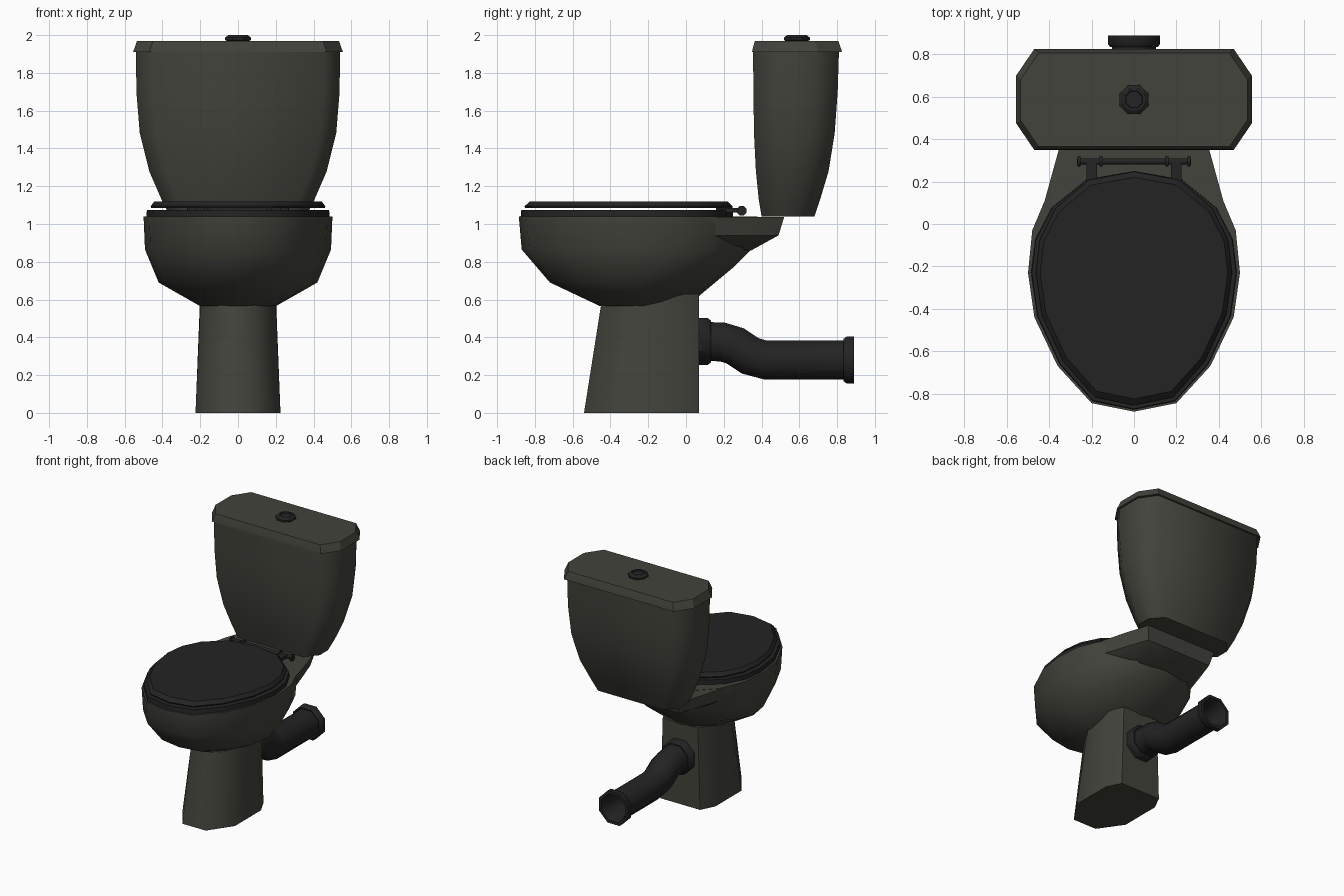
import bpy, bmesh, math
from mathutils import Vector

if "Cube" in bpy.data.objects:
    bpy.data.objects.remove(bpy.data.objects["Cube"])


def material(name, rgb):
    m = bpy.data.materials.new(name)
    m.diffuse_color = (*rgb, 1)
    m.use_nodes = True
    m.node_tree.nodes["Principled BSDF"].inputs["Base Color"].default_value = m.diffuse_color
    return m


CERAMIC = material("dark olive ceramic", (0.056, 0.056, 0.045))
BLACK = material("black plastic", (0.017, 0.017, 0.017))


def finish(name, bm, mat, angle=60):
    bmesh.ops.recalc_face_normals(bm, faces=bm.faces)
    me = bpy.data.meshes.new(name)
    bm.to_mesh(me)
    bm.free()
    me.materials.append(mat)
    me.shade_smooth()
    me.set_sharp_from_angle(angle=math.radians(angle))
    ob = bpy.data.objects.new(name, me)
    bpy.context.collection.objects.link(ob)
    return ob


def loft(name, rings, mat, closed=False, angle=60):
    """Skin equal-length rings; cap the ends, or join last to first."""
    bm = bmesh.new()
    vs = [[bm.verts.new(p) for p in r] for r in rings]
    n = len(rings[0])
    pairs = list(zip(vs, vs[1:])) + ([(vs[-1], vs[0])] if closed else [])
    for a, b in pairs:
        for i in range(n):
            j = (i + 1) % n
            bm.faces.new((a[i], a[j], b[j], b[i]))
    if not closed:
        bm.faces.new(vs[0])
        bm.faces.new(vs[-1])
    return finish(name, bm, mat, angle)


def mirrored(half):
    """Complete a half outline (x >= 0) across x = 0."""
    return half + [(-x, y, z) for x, y, z in reversed(half) if x > 0]


# Half outline of the bowl rim, shared by bowl, seat and lid
EGG = [(0, -.885), (.2, -.845), (.36, -.67), (.47, -.44), (.5, -.23),
       (.48, -.03), (.4, .16), (.23, .33), (0, .38)]
MID = -.23


def egg(sx, front, back, z, z_back=None):
    z_back = z if z_back is None else z_back
    half = []
    for x, y in EGG:
        t = (y - MID) / (.655 if y < MID else .61)
        yy = MID + t * ((MID - front) if t < 0 else (back - MID))
        half.append((x * sx, yy, z + (z_back - z) * max(0, t)))
    return mirrored(half)


# Bowl, outside up to the rim and down into the basin
loft("bowl", [egg(.4, -.455, .07, .565, .62),
              egg(.84, -.72, .25, .69, .77),
              egg(.985, -.87, .35, .865, .87),
              egg(1, -.885, .38, 1.04),
              egg(.76, -.75, .14, 1.04),
              egg(.7, -.7, .1, .88),
              egg(.3, -.42, -.02, .68)], CERAMIC)

# Shelf behind the bowl that carries the tank
loft("tank_shelf", [
    mirrored([(0, .3, 1.038), (.46, -.03, 1.038), (.355, .35, 1.038), (.3, .52, 1.038)]),
    mirrored([(0, .3, .94), (.45, -.02, .94), (.335, .33, .94), (.28, .49, .94)]),
    mirrored([(0, .28, .86), (.4, -.01, .9), (.25, .25, .87), (.17, .345, .86)]),
], CERAMIC, angle=40)


# Pedestal foot
def foot(w, front, z_front, z_back):
    k = w / .225
    return mirrored([(.1 * k, front, z_front), (w, front + .18, z_front),
                     (w, -.04, z_back), (.17 * k, .07, z_back)])


loft("pedestal", [foot(.225, -.54, 0, 0), foot(.2, -.45, .57, .63)], CERAMIC)


# Tank and its lid, chamfered rectangles
def chamfered(w, y0, y1, z, cx=.085, cy=.125):
    return mirrored([(w - cx, y0, z), (w, y0 + cy, z), (w, y1 - cy, z), (w - cx, y1, z)])


loft("tank", [chamfered(.36, .4, .68, 1.04, .08, .09),
              chamfered(.405, .385, .71, 1.13, .085, .1),
              chamfered(.47, .37, .755, 1.28),
              chamfered(.52, .36, .787, 1.48),
              chamfered(.538, .357, .803, 1.7),
              chamfered(.54, .355, .81, 1.92)], CERAMIC)
loft("tank_lid", [chamfered(.556, .35, .825, 1.91),
                  chamfered(.55, .352, .822, 1.925),
                  chamfered(.535, .365, .806, 1.97)], CERAMIC, angle=30)

# Seat ring and closed cover
loft("seat", [egg(.97, -.875, .25, 1.04), egg(.965, -.872, .25, 1.075),
              egg(.7, -.7, .08, 1.075), egg(.7, -.7, .08, 1.04)],
     BLACK, closed=True, angle=40)
loft("seat_cover", [egg(.92, -.852, .245, 1.086), egg(.925, -.855, .247, 1.094),
                    egg(.885, -.825, .22, 1.12)], BLACK, angle=30)


# Turned parts along a path: (centre, radius, axis) rings
def ring(c, r, axis, n=8):
    u = Vector((1, 0, 0)) if abs(axis[0]) < .5 else Vector((0, 1, 0))
    v = Vector(axis).normalized().cross(u)
    a = [2 * math.pi * (i + .5) / n for i in range(n)]
    return [Vector(c) + u * (r * math.cos(t)) + v * (r * math.sin(t)) for t in a]


# Flush button
loft("flush_button", [ring((0, .587, z), r, (0, 0, 1)) for z, r in
                      [(1.965, .06), (1.975, .074), (1.987, .074), (2, .056),
                       (2, .044), (1.992, .04)]], BLACK, angle=30)

# Waste pipe: S-bend with collars and an open end
path = [(.06, .378), (.19, .376), (.26, .355), (.34, .302), (.42, .28), (.84, .28)]
rings = []
for i, (y, z) in enumerate(path):
    a, b = path[max(i - 1, 0)], path[min(i + 1, len(path) - 1)]
    d = (0, b[0] - a[0], b[1] - a[1]) if 0 < i < len(path) - 1 else (0, 1, 0)
    rings.append(ring((0, y, z), .112, d))
rings += [ring((0, y, .28), r, (0, 1, 0)) for y, r in
          [(.835, .122), (.85, .134), (.89, .134), (.89, .11), (.83, .092), (.5, .092)]]
loft("waste_pipe", rings, BLACK)
loft("pipe_collar", [ring((0, y, .378), r, (0, 1, 0)) for y, r in
                     [(.06, .134), (.115, .134), (.132, .12), (.132, .1)]], BLACK, angle=40)

# Hinge rod with end discs and arms
HY, HZ = .295, 1.07


def rod(name, x0, x1, r):
    loft(name, [ring((x, HY, HZ), r, (1, 0, 0)) for x in (x0, x1)], BLACK)


rod("hinge_rod", -.27, .27, .016)
for s, side in ((-1, "left"), (1, "right")):
    for x, part in ((.26, "outer"), (.155, "inner")):
        rod(f"hinge_{part}_disc_{side}", s * x - .007, s * x + .007, .027)
    bm = bmesh.new()
    bmesh.ops.create_cube(bm, size=1)
    for v in bm.verts:
        v.co = (s * .2 + v.co.x * .05, .23 + v.co.y * .14, 1.073 + v.co.z * .025)
    finish(f"hinge_arm_{side}", bm, BLACK, 30)
